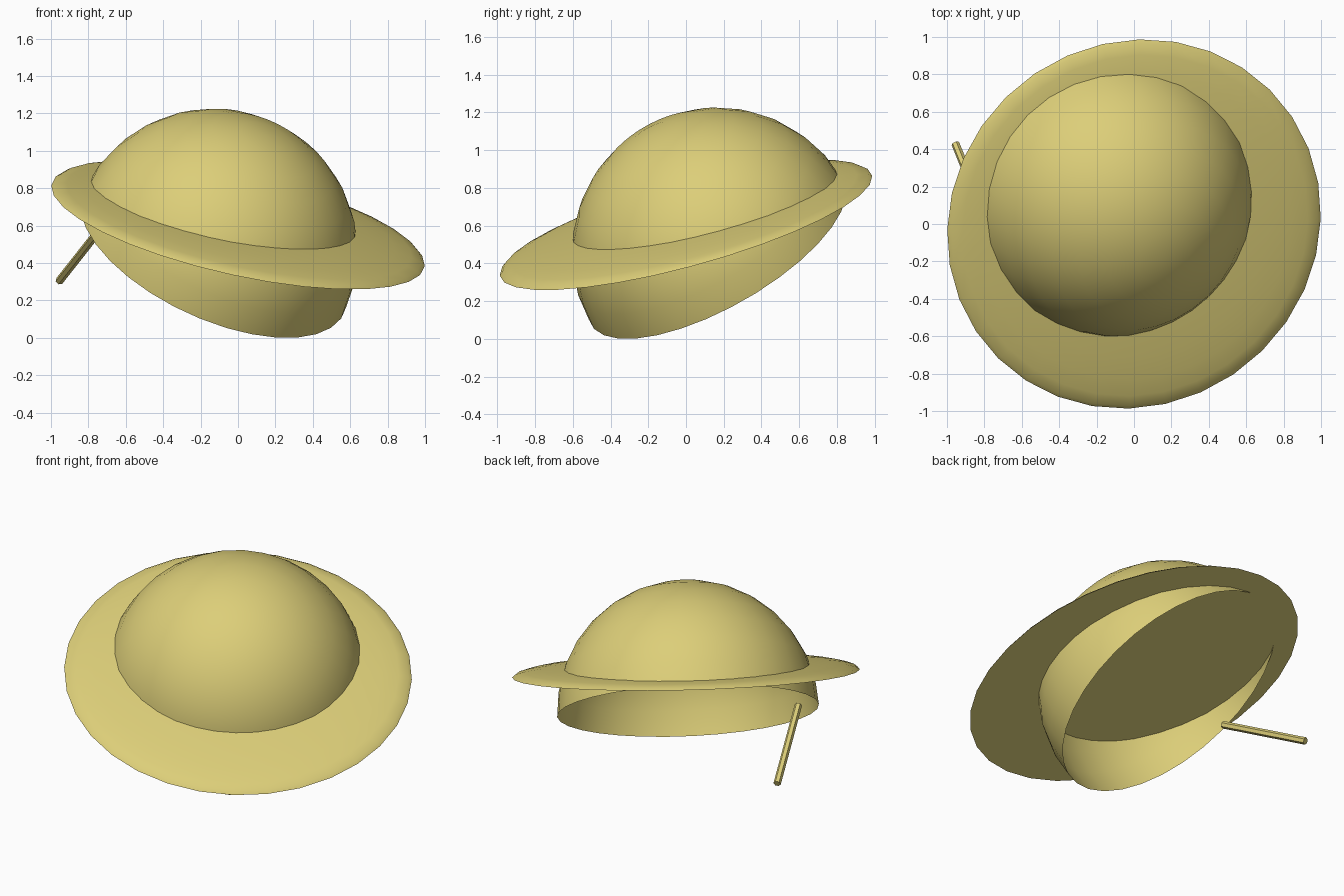
import bpy, bmesh, math
from mathutils import Vector, Matrix

if "Cube" in bpy.data.objects:
    bpy.data.objects.remove(bpy.data.objects["Cube"])

# Single straw-coloured material
straw = bpy.data.materials.new("straw_yellow")
straw.use_nodes = True
colour = (0.72, 0.62, 0.19, 1)
straw.diffuse_color = colour
bsdf = next(n for n in straw.node_tree.nodes if n.type == 'BSDF_PRINCIPLED')
bsdf.inputs["Base Color"].default_value = colour

LEAN = math.radians(-50.7)  # heading the hat leans towards


def axis(tilt_degrees):
    """Unit vector leaning away from vertical along the hat's heading."""
    t = math.radians(tilt_degrees)
    return Vector((math.sin(t) * math.cos(LEAN), math.sin(t) * math.sin(LEAN), math.cos(t)))


def finish(name, bm, centre, direction):
    """Turn a z-up mesh along a direction and place it."""
    turn = Vector((0, 0, 1)).rotation_difference(direction).to_matrix().to_4x4()
    bmesh.ops.transform(bm, matrix=Matrix.Translation(centre) @ turn, verts=bm.verts)
    mesh = bpy.data.meshes.new(name)
    bm.to_mesh(mesh)
    bm.free()
    mesh.materials.append(straw)
    obj = bpy.data.objects.new(name, mesh)
    bpy.context.collection.objects.link(obj)
    bpy.ops.object.select_all(action='DESELECT')
    obj.select_set(True)
    bpy.context.view_layer.objects.active = obj
    bpy.ops.object.shade_smooth_by_angle(angle=math.radians(35))
    return obj


def half_dome(radius, height, closed):
    """Upper half of a sphere, flattened to a height, optionally with a floor."""
    bm = bmesh.new()
    bmesh.ops.create_uvsphere(bm, u_segments=32, v_segments=16, radius=radius)
    lower = [v for v in bm.verts if v.co.z < -0.001]
    bmesh.ops.delete(bm, geom=lower, context='VERTS')
    bmesh.ops.scale(bm, vec=(1, 1, height / radius), verts=bm.verts)
    if closed:
        rim = [e for e in bm.edges if e.is_boundary]
        bmesh.ops.contextual_create(bm, geom=rim)
        bmesh.ops.recalc_face_normals(bm, faces=bm.faces)
    return bm


# Crown: open hemisphere, leaning more than the brim
finish("crown", half_dome(0.77, 0.77, False), Vector((-0.13, 0.165, 0.457)), axis(36.4))

# Brim: wide, slightly domed disc with a flat underside
finish("brim", half_dome(1.022, 0.08, True), Vector((0, 0, 0.6)), axis(19.5))

# Stick: thin hexagonal rod under the brim
tip, top = Vector((-0.955, 0.43, 0.305)), Vector((-0.75, -0.08, 0.565))
rod = bmesh.new()
bmesh.ops.create_cone(rod, cap_ends=True, segments=6, radius1=0.022, radius2=0.022,
                      depth=(top - tip).length)
finish("stick", rod, (tip + top) / 2, (top - tip).normalized())
